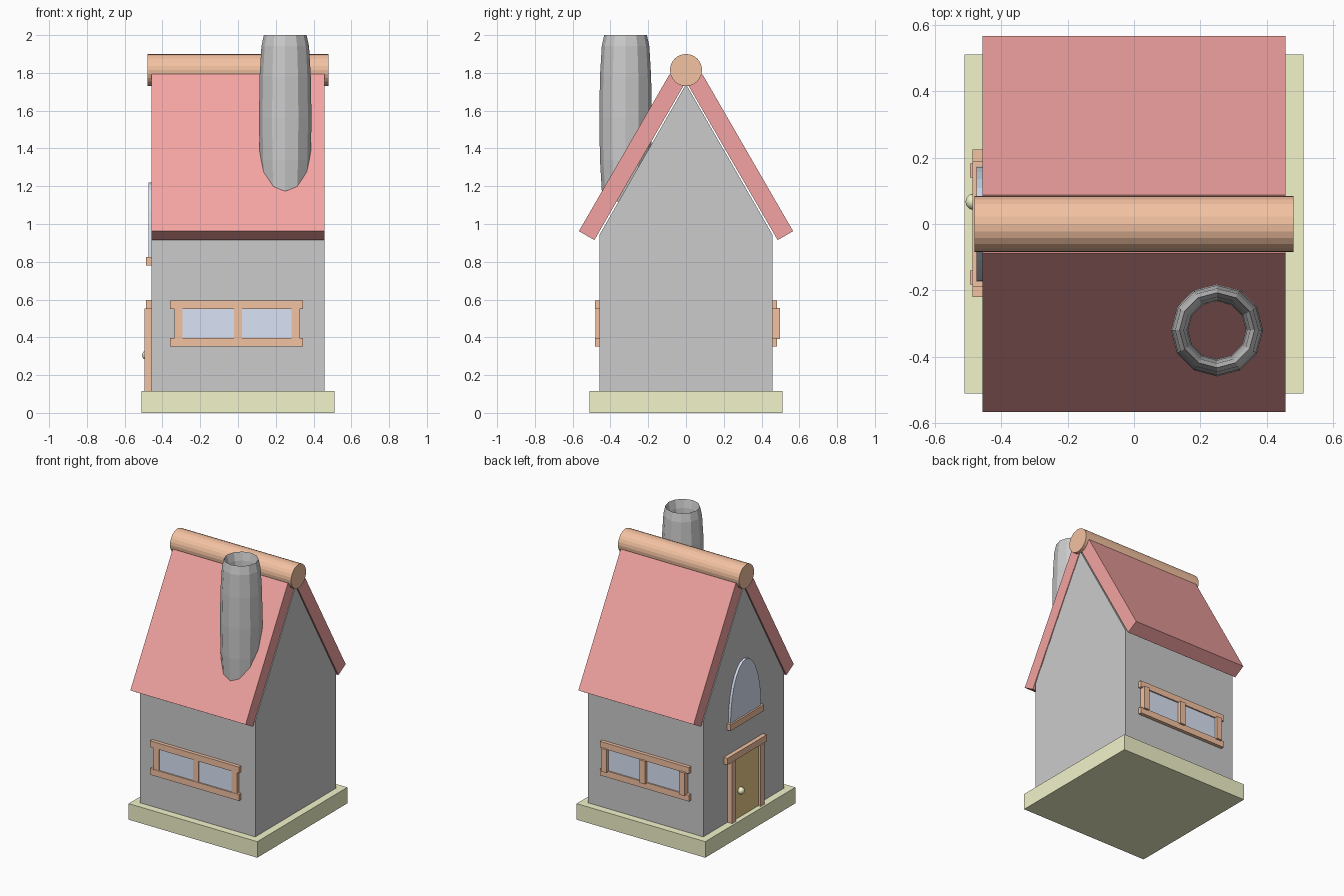
import bpy, bmesh
from math import sin, cos, pi, radians

if "Cube" in bpy.data.objects:
    bpy.data.objects.remove(bpy.data.objects["Cube"])


def material(name, rgb):
    m = bpy.data.materials.new(name)
    m.diffuse_color = (*rgb, 1)
    m.use_nodes = True
    m.node_tree.nodes["Principled BSDF"].inputs["Base Color"].default_value = m.diffuse_color
    return m


RED = material("roof_red", (0.9, 0.37, 0.36))
WOOD = material("orange_wood", (0.9, 0.54, 0.36))
STONE = material("yellow_stone", (0.89, 0.9, 0.59))
GLASS = material("pale_glass", (0.7, 0.77, 0.92))
DOOR = material("door_brown", (0.82, 0.6, 0.25))


def finish(ob, name, mat=None):
    ob.name = name
    if mat:
        ob.data.materials.append(mat)
    return ob


def box(name, x, y, z, mat=None):
    """Box from (min, max) pairs."""
    bpy.ops.mesh.primitive_cube_add(size=1)
    ob = bpy.context.object
    for v in ob.data.vertices:
        v.co = [(a[0] + a[1]) / 2 + c * (a[1] - a[0]) for a, c in zip((x, y, z), v.co)]
    return finish(ob, name, mat)


def prism(name, profile, x0, x1, mat=None):
    """Extrude a (y, z) profile along x."""
    bm = bmesh.new()
    face = bm.faces.new([bm.verts.new((x0, y, z)) for y, z in profile])
    ext = bmesh.ops.extrude_face_region(bm, geom=[face])
    moved = [g for g in ext["geom"] if isinstance(g, bmesh.types.BMVert)]
    bmesh.ops.translate(bm, verts=moved, vec=(x1 - x0, 0, 0))
    bmesh.ops.recalc_face_normals(bm, faces=bm.faces)
    me = bpy.data.meshes.new(name)
    bm.to_mesh(me)
    bm.free()
    ob = bpy.data.objects.new(name, me)
    bpy.context.collection.objects.link(ob)
    return finish(ob, name, mat)


# Base slab and gabled walls
W = 0.457
box("base", (-0.51, 0.51), (-0.51, 0.51), (0, 0.115), STONE)
prism("walls", [(-W, 0.115), (W, 0.115), (W, 0.945), (0, 1.74), (-W, 0.945)], -W, W)

# Roof slabs on both sides
for s, side in ((-1, "front"), (1, "back")):
    prism(side + "_roof", [(s * y, z) for y, z in
          ((0.485, 0.915), (0.567, 0.962), (0.087, 1.793), (0.005, 1.746))], -W, W, RED)

# Ridge log
prism("ridge_log", [(0.085 * cos(2 * pi * i / 24), 1.815 + 0.085 * sin(2 * pi * i / 24))
                    for i in range(24)], -0.48, 0.48, WOOD)

# Chimney: tall stretched ring
bpy.ops.mesh.primitive_torus_add(major_segments=12, minor_segments=12,
                                 major_radius=0.113, minor_radius=0.026)
chimney = finish(bpy.context.object, "chimney")
for v in chimney.data.vertices:
    v.co.x += 0.25
    v.co.y -= 0.32
    v.co.z = 1.56 + v.co.z * 0.44 / 0.026

# Two-pane windows, front and back
for s, side, post in ((-1, "front", 0.479), (1, "back", 0.497)):
    def out(depth):
        return tuple(sorted((s * 0.44, s * depth)))
    for part, z in (("sill", (0.352, 0.397)), ("lintel", (0.55, 0.595))):
        box(f"{side}_window_{part}", (-0.36, 0.345), out(0.482), z, WOOD)
    for i, x in enumerate((-0.314, 0, 0.305)):
        box(f"{side}_window_post_{i}", (x - 0.021, x + 0.021), out(post), (0.39, 0.555), WOOD)
    box(f"{side}_window_glass", (-0.33, 0.32), out(0.473), (0.38, 0.56), GLASS)

# Door with frame and knob on the left gable
box("door", (-0.475, -0.44), (-0.15, 0.15), (0.115, 0.56), DOOR)
box("door_lintel", (-0.487, -0.44), (-0.22, 0.225), (0.55, 0.597), WOOD)
for s, side in ((-1, "front"), (1, "back")):
    y = sorted((s * 0.14, s * 0.183))
    box(side + "_door_jamb", (-0.494, -0.44), y, (0.115, 0.553), WOOD)
bpy.ops.mesh.primitive_uv_sphere_add(segments=12, ring_count=8, radius=0.025,
                                     location=(-0.483, 0.067, 0.305))
finish(bpy.context.object, "door_knob", STONE)
bpy.ops.object.shade_smooth_by_angle(angle=radians(60))

# Arched attic window and its sill
prism("attic_glass", [(0.174 * cos(pi * i / 14), 0.82 + 0.4 * sin(pi * i / 14))
                      for i in range(15)], -0.475, -0.44, GLASS)
box("attic_sill", (-0.487, -0.44), (-0.19, 0.19), (0.78, 0.825), WOOD)
